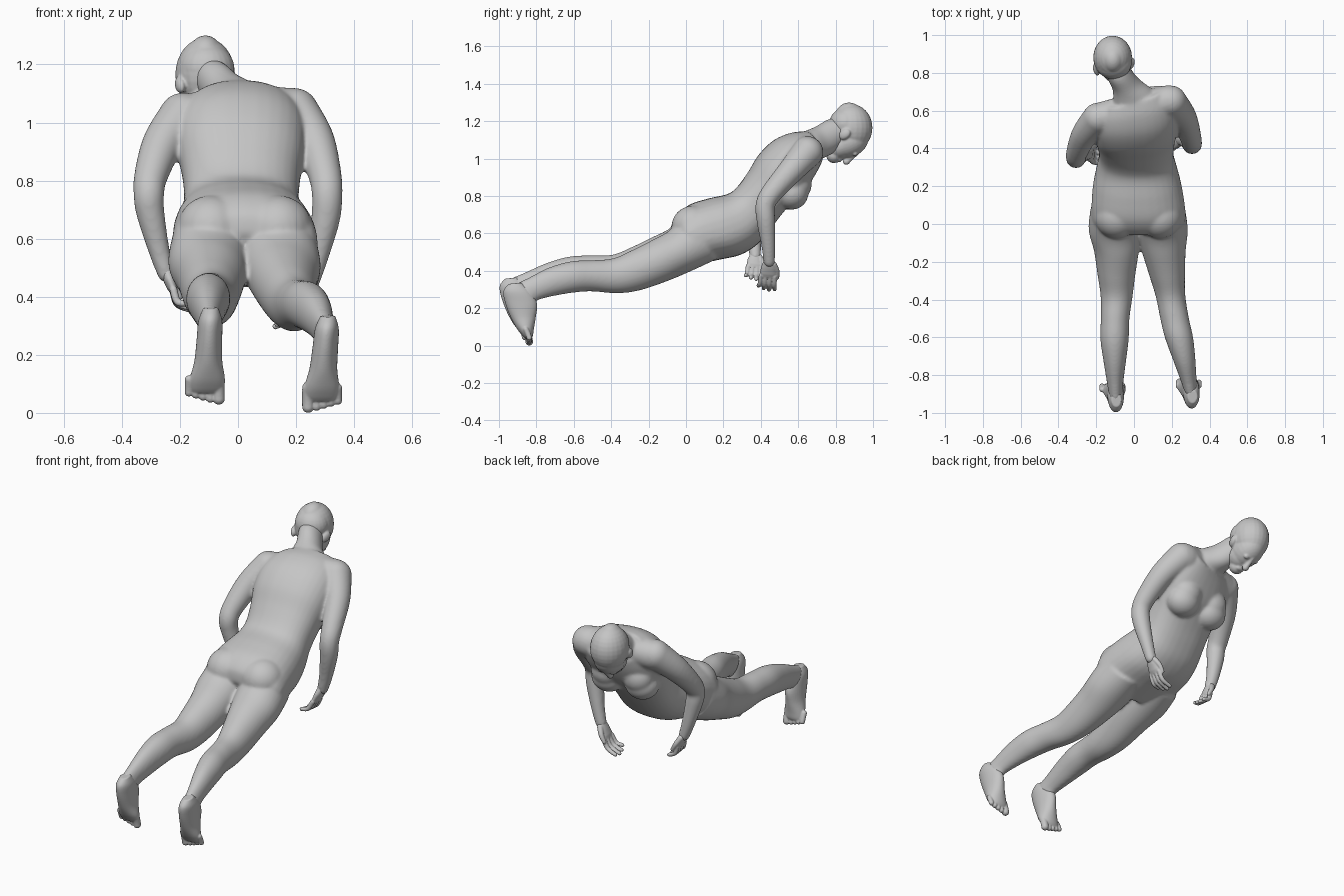
import bpy, bmesh, math
from mathutils import Vector as V, Matrix

skin = bpy.data.materials.new("plain grey")
skin.diffuse_color = (0.56, 0.56, 0.56, 1)


def spline(rows, steps=5):
    """Smoothly interpolate rows of numbers."""
    out = []
    n = len(rows)
    for i in range(n - 1):
        a, b, c, d = (rows[max(i - 1, 0)], rows[i], rows[i + 1], rows[min(i + 2, n - 1)])
        for k in range(steps):
            t = k / steps
            out.append([0.5 * (2 * q + (r - p) * t + (2 * p - 5 * q + 4 * r - s) * t * t
                               + (3 * q - p - 3 * r + s) * t ** 3)
                        for p, q, r, s in zip(a, b, c, d)])
    return out + [list(rows[-1])]


def loft(bm, rings, seg=24, power=1.0):
    """Closed skin over rings of (centre, half axis, half axis); power under 1 squares them."""
    def bend(v):
        return math.copysign(abs(v) ** power, v)
    loops = []
    for c, a, b in rings:
        loops.append([bm.verts.new(c + a * bend(math.cos(2 * math.pi * i / seg))
                                   + b * bend(math.sin(2 * math.pi * i / seg))) for i in range(seg)])
    for p, q in zip(loops, loops[1:]):
        for i in range(seg):
            j = (i + 1) % seg
            bm.faces.new((p[i], p[j], q[j], q[i]))
    bm.faces.new(loops[0][::-1])
    bm.faces.new(loops[-1])


def ball(bm, c, r, tilt=0, turn=0):
    m = (Matrix.Translation(c) @ Matrix.Rotation(turn, 4, 'Z')
         @ Matrix.Rotation(tilt, 4, 'X') @ Matrix.Diagonal((*r, 1)))
    bmesh.ops.create_uvsphere(bm, u_segments=24, v_segments=16, radius=1, matrix=m)


def tube(bm, pts):
    """Round limb through (x, y, z, radius) points with rounded ends."""
    rows = spline(pts)
    rings = []
    for i, row in enumerate(rows):
        t = V(rows[min(i + 1, len(rows) - 1)][:3]) - V(rows[max(i - 1, 0)][:3])
        a = t.cross(V((0, 1, 0))).normalized()
        b = t.cross(a).normalized()
        rings.append((V(row[:3]), a * row[3], b * row[3]))
    loft(bm, rings)
    for p in (pts[0], pts[-1]):
        ball(bm, p[:3], (p[3],) * 3)


def profile(bm, rows, power=1.0):
    """Rows: x centre, half width, back y, back z, front y, front z, skew."""
    rings = []
    for x, w, yb, zb, yf, zf, k in spline(rows):
        c = V((x, (yb + yf) / 2, (zb + zf) / 2))
        rings.append((c, V((w, k, 0)), V((0, (yb - yf) / 2, (zb - zf) / 2))))
    loft(bm, rings, 32, power)


def finish(bm, name, voxel, smooth):
    """Fuse the overlapping volumes into one smooth skin."""
    bmesh.ops.recalc_face_normals(bm, faces=bm.faces)
    me = bpy.data.meshes.new(name)
    bm.to_mesh(me)
    bm.free()
    ob = bpy.data.objects.new(name, me)
    bpy.context.collection.objects.link(ob)
    me.materials.append(skin)
    bpy.ops.object.select_all(action='DESELECT')
    ob.select_set(True)
    bpy.context.view_layer.objects.active = ob
    m = ob.modifiers.new("fuse", 'REMESH')
    m.mode = 'VOXEL'
    m.voxel_size = voxel
    s = ob.modifiers.new("soften", 'SMOOTH')
    s.factor = 0.5
    s.iterations = smooth
    for mod in ("fuse", "soften"):
        bpy.ops.object.modifier_apply(modifier=mod)
    bpy.ops.object.shade_smooth_by_angle(angle=math.radians(50))


# torso and neck
bm = bmesh.new()
profile(bm, [
    (.025, .20, -.06, .62, .04, .43, 0), (.025, .247, -.05, .69, .09, .44, 0),
    (.022, .247, .015, .752, .18, .46, 0), (.017, .234, .12, .787, .29, .485, 0),
    (.014, .212, .22, .81, .38, .54, 0), (.012, .198, .27, .845, .45, .62, 0),
    (.012, .203, .33, .925, .51, .70, .01), (.012, .218, .39, 1.02, .57, .77, .02),
    (.012, .222, .47, 1.097, .63, .83, .03), (.012, .20, .56, 1.137, .68, .91, .04),
    (.005, .15, .64, 1.147, .71, .98, .045)], .85)
profile(bm, [
    (.01, .12, .58, 1.13, .69, .96, .03), (-.005, .105, .645, 1.15, .71, .99, .03),
    (-.04, .074, .70, 1.175, .77, 1.02, .02), (-.075, .064, .76, 1.21, .82, 1.06, .02),
    (-.095, .06, .82, 1.22, .86, 1.10, .02)])
# shoulder girdle, breasts and buttocks
tube(bm, [(-.18, .56, 1.015, .083), (.01, .61, 1.04, .085), (.18, .65, 1.035, .085)])
for x, y in ((.115, .02), (-.092, 0)):
    ball(bm, (x, .545 + y, .815), (.098, .09, .088))
    ball(bm, (x * .95, .575 + y, .865), (.088, .078, .09))
for x in (-.092, .138):
    ball(bm, (x, .04, .637), (.117, .118, .112))
# legs
profile(bm, [
    (-.10, .13, .0, .70, .16, .46, 0), (-.103, .137, -.09, .625, .03, .405, 0),
    (-.093, .119, -.18, .58, -.10, .355, 0), (-.093, .10, -.29, .527, -.25, .307, 0),
    (-.092, .085, -.39, .487, -.37, .295, 0), (-.10, .076, -.50, .483, -.50, .308, 0),
    (-.103, .075, -.62, .477, -.60, .302, 0), (-.102, .060, -.74, .444, -.71, .285, 0),
    (-.10, .044, -.86, .392, -.81, .268, 0), (-.097, .038, -.94, .358, -.84, .25, 0)])
profile(bm, [
    (.14, .13, .0, .70, .16, .46, 0), (.148, .137, -.09, .615, .03, .40, 0),
    (.157, .117, -.18, .565, -.10, .345, 0), (.175, .095, -.29, .51, -.25, .295, 0),
    (.193, .079, -.39, .467, -.37, .28, 0), (.215, .076, -.50, .457, -.50, .29, 0),
    (.238, .075, -.61, .452, -.59, .285, 0), (.265, .060, -.73, .419, -.70, .267, 0),
    (.287, .044, -.84, .364, -.79, .244, 0), (.30, .038, -.915, .328, -.815, .22, 0)])
# arms
tube(bm, [(.195, .65, 1.035, .084), (.262, .565, .94, .070), (.298, .465, .825, .058),
          (.307, .425, .755, .053), (.302, .427, .67, .050), (.275, .44, .54, .038),
          (.25, .445, .45, .031)])
tube(bm, [(-.19, .56, 1.02, .083), (-.26, .475, .925, .071), (-.30, .385, .815, .058),
          (-.307, .35, .755, .053), (-.302, .352, .69, .049), (-.272, .365, .56, .037),
          (-.247, .37, .48, .031)])
finish(bm, "body", .0075, 14)

# head: skull, back of the skull, face, jaw, chin
bm = bmesh.new()
ball(bm, (-.113, .882, 1.165), (.103, .115, .127))
ball(bm, (-.112, .872, 1.225), (.062, .075, .075))
ball(bm, (-.108, .855, 1.185), (.096, .09, .088))
ball(bm, (-.104, .868, 1.09), (.084, .112, .084), math.radians(23), .15)
ball(bm, (-.097, .825, 1.07), (.076, .08, .072), math.radians(23), .15)
ball(bm, (-.09, .79, 1.018), (.044, .04, .042))
# nose, lips and eyes
tube(bm, [(-.107, .91, 1.025, .011), (-.102, .878, 1.0, .014), (-.099, .858, .985, .019)])
ball(bm, (-.094, .815, .994), (.029, .018, .014), 0, .15)
for s in (-1, 1):
    ball(bm, (-.105 + .034 * s, .897 + .006 * s, 1.026), (.02, .014, .013), 0, .15)
    # ears
    ball(bm, (-.107 + .093 * s, .832 + .016 * s, 1.13), (.016, .035, .026), math.radians(35), -.3 * s)
finish(bm, "head", .005, 6)

# feet: sole at the back, toes pointing down, big toe inward
for name, s, heel, shear, dy, dz in (("left_foot", -1, -.095, -.012, 0, 0),
                                    ("right_foot", 1, .307, -.022, .02, -.028)):
    bm = bmesh.new()

    def fx(z):
        return heel + shear * (.33 - z) / .25
    rows = [(.026, -.968, .358, -.90, .365), (.041, -.996, .32, -.845, .315),
            (.044, -.988, .26, -.816, .25), (.048, -.958, .18, -.823, .18),
            (.06, -.925, .12, -.833, .12), (.059, -.898, .085, -.838, .085),
            (.05, -.88, .068, -.845, .068)]
    profile(bm, [(fx(b), w, a + dy, b + dz, c + dy, d + dz, 0) for w, a, b, c, d in rows])
    for i in range(5):
        r = .0205 if i == 0 else .0145
        x = fx(.06) - s * (.042 - i * .0245 - (.005 if i else 0))
        z = .028 + r + .007 * i + dz
        tube(bm, [(x, -.876 + dy, .115 + dz, r), (x, -.863 + dy, (z + .10 + dz) / 2, r),
                  (x, -.858 + dy, z, r)])
    finish(bm, name, .004, 3)

# hands: flat palm, four curled fingers and a thumb
for name, s, wrist, knuckle, tip in (
        ("right_hand", 1, (.252, .445, .465), (.212, .438, .372), (.135, .43, .305)),
        ("left_hand", -1, (-.249, .37, .495), (-.222, .368, .42), (-.172, .362, .362))):
    bm = bmesh.new()
    w, k, t = V(wrist), V(knuckle), V(tip)
    side = V((0, 1, -.1))
    thin = (k - w).cross(side).normalized()
    loft(bm, [(w.lerp(k, f), side * a, thin * b) for f, a, b in
              ((-.15, .026, .022), (.15, .029, .022), (.5, .04, .021), (.85, .044, .018), (1.05, .04, .013))])
    for i in range(4):
        o = side * (.035 - .0235 * i)
        end = k + (t - k) * (1, 1.08, 1, .82)[i] + o * 1.25
        mid = k.lerp(t, .5) + o * 1.1 + V((.012 * s, 0, -.012))
        tube(bm, [(*(k + o), .0135), (*mid, .0125), (*end, .0105)])
    th = w.lerp(k, .3) + side * .025
    tube(bm, [(*th, .017), (*(th + V((-.02 * s, .018, -.035))), .014),
              (*(th + V((-.04 * s, .02, -.07))), .011)])
    finish(bm, name, .004, 2)
